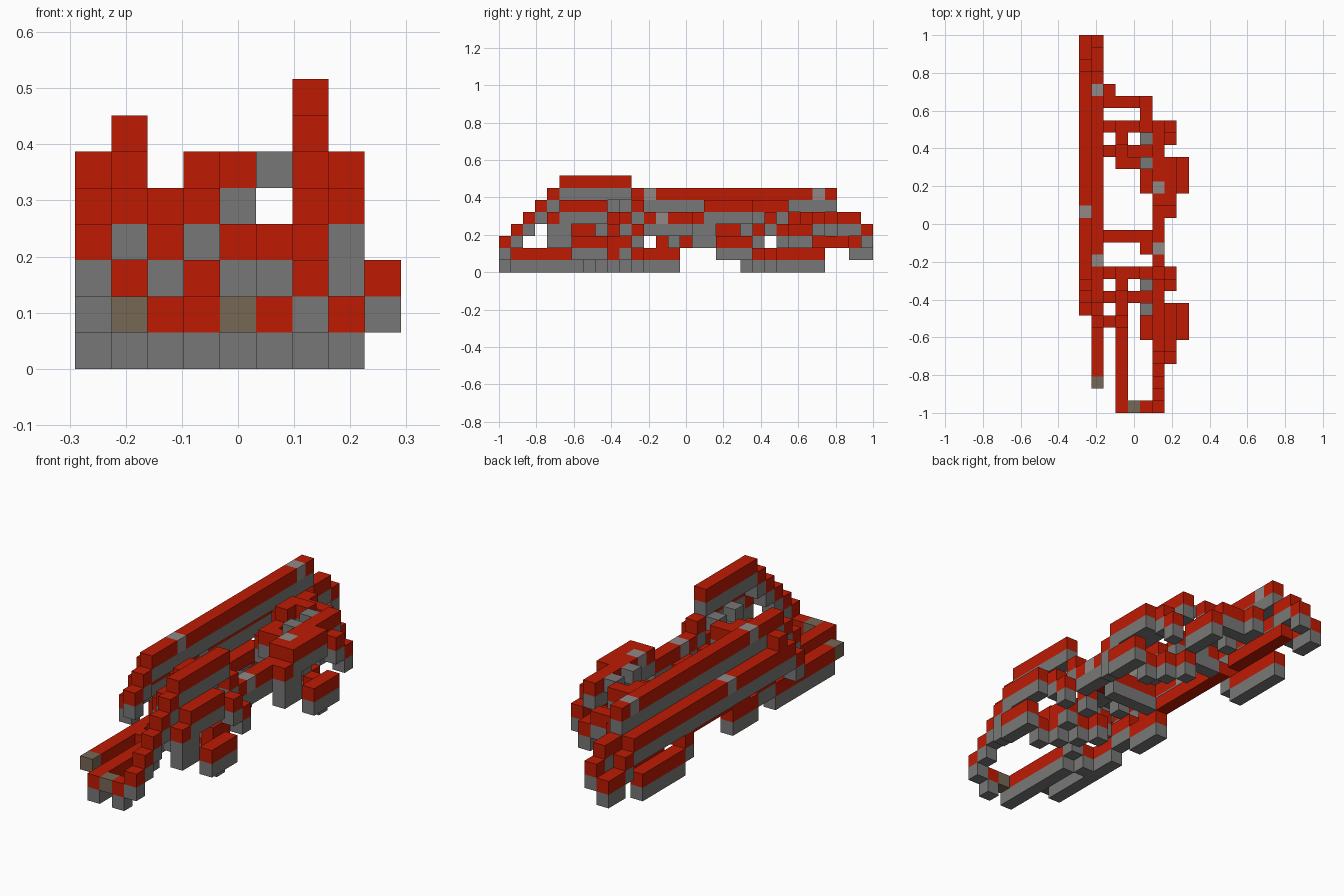
import bpy
import bmesh

cube = bpy.data.objects.get("Cube")
if cube:
    bpy.data.objects.remove(cube, do_unlink=True)

UNIT = 2 / 31
RED, GREY, OLIVE, PALE = range(4)


def make_material(name, colour):
    material = bpy.data.materials.new(name)
    material.use_nodes = True
    rgba = (*colour, 1)
    material.diffuse_color = rgba
    material.node_tree.nodes["Principled BSDF"].inputs["Base Color"].default_value = rgba
    return material


materials = [
    make_material("brick_red", (0.51, 0.011, 0.001)),
    make_material("stone_grey", (0.19, 0.187, 0.184)),
    make_material("olive_brown", (0.18, 0.135, 0.09)),
    make_material("pale_grey", (0.29, 0.25, 0.24)),
]

parts = {}
taken = set()


def block(part, columns, rows, level, top=RED, under=GREY):
    """Lay a coloured course of cells with a second course beneath it."""
    cells = parts.setdefault(part, {})
    for i in range(columns[0], columns[-1] + 1):
        for j in range(rows[0], rows[-1] + 1):
            for k, colour in ((level, top), (level - 1, under)):
                if colour is None or k < 0 or (i, j, k) in taken:
                    continue
                cells[i, j, k] = colour
                taken.add((i, j, k))


def stairs(part, column, first_row, levels):
    """One step per row along the length."""
    for step, level in enumerate(levels):
        block(part, [column], [first_row + step], level)


# Tall arch with its roof
stairs("tall_arch", 6, 0, range(2, 7))
block("tall_arch", [6], [5, 10], 7)
stairs("tall_arch", 6, 11, (5, 4))
block("tall_arch", [6], [13], 4, PALE)
block("tall_arch", [6], [14, 16], 4)

# Long upper beam, its end steps and pale inlays
for row in (12, 26):
    block("long_beam", [1], [row], 6, PALE)
block("long_beam", [1], [9, 27], 6)
stairs("long_beam", 1, 7, (4, 5))
stairs("long_beam", 1, 28, (4, 4, 3))

# Outer side beam
block("side_beam", [0], [8], 3)
block("side_beam", [0], [16], 4, PALE)
block("side_beam", [0], [9, 27], 4)
stairs("side_beam", 0, 28, (3, 2, 2))
block("side_beam", [0], [10], 5, RED, None)

# Low rails with a raised step, and the rail between them
block("low_rail", [1], [2], 1, OLIVE, None)
block("low_rail", [1], [3, 9], 1)
block("low_rail", [1], [10, 11], 2)
block("low_rail", [1], [12, 14], 1)
block("low_rail", [0], [21], 2)
block("low_rail", [0], [22, 26], 1)
block("middle_rail", [1], [13, 21], 2, RED, None)
block("middle_rail", [1], [23, 28], 2, RED, None)

# Front frame
block("front_frame", [3], [0, 6], 1)
block("front_frame", [4], [0], 1, OLIVE, None)
block("front_frame", [5], [0], 1)
block("front_frame", [2], [7], 1)
block("front_frame", [3], [7], 2)
block("front_frame", [4], [11], 1)


# Two matching towers along the length
def tower(part, shift):
    def put(columns, rows, level, *colours):
        block(part, columns, [row + shift for row in rows], level, *colours)

    put([8], [6, 8], 2)
    stairs(part, 7, 4 + shift, (4, 5, 5, 5, 5))
    stairs(part, 7, 10 + shift, (4, 3))
    put([7], [4, 5], 2, GREY, None)
    put([7], [5], 3, GREY, None)
    put([5], [6, 7], 3)
    put([3], [8, 9], 4)
    put([3], [10, 11], 5)
    put([4], [11], 5)
    put([2, 5], [9], 3)
    put([2], [11], 4)
    put([5], [11], 3)
    for row in (8, 10):
        put([5], [row], 5, GREY, None)
    # Feet set on a diagonal
    for step in range(3):
        put([7 - step], [8 + step], 1)


tower("front_tower", 0)
tower("rear_tower", 12)
block("front_tower", [6], [9, 10], 2)
block("rear_tower", [6], [18], 5, PALE)
block("rear_tower", [6], [17, 23], 5)
block("rear_tower", [4], [20], 4)

# Cross bars and rear frame
block("cross_bar", [2, 5], [14], 3)
block("cross_bar", [5], [13], 3, RED, None)
block("rear_frame", [2], [25, 26], 4)
block("rear_frame", [3, 4], [25], 4)
block("rear_frame", [5], [24, 25], 3)

# Outward faces of a cell: direction and corner offsets
SIDES = []
for axis in range(3):
    for sign in (0, 1):
        corners = []
        for a, b in ((0, 0), (1, 0), (1, 1), (0, 1)):
            corner = [sign] * 3
            corner[(axis + 1) % 3] = a
            corner[(axis + 2) % 3] = b
            corners.append(corner)
        direction = [0] * 3
        direction[axis] = 1 if sign else -1
        SIDES.append((direction, corners if sign else corners[::-1]))

# Build each part from its exposed cell faces
for name, cells in parts.items():
    bm = bmesh.new()
    points = {}

    def vertex(i, j, k):
        if (i, j, k) not in points:
            points[i, j, k] = bm.verts.new(((i - 4.5) * UNIT, (j - 15.5) * UNIT, k * UNIT))
        return points[i, j, k]

    for cell, colour in cells.items():
        for direction, corners in SIDES:
            if tuple(c + d for c, d in zip(cell, direction)) in taken:
                continue
            face = bm.faces.new([vertex(*(c + o for c, o in zip(cell, corner))) for corner in corners])
            face.material_index = colour
    mesh = bpy.data.meshes.new(name)
    bm.to_mesh(mesh)
    bm.free()
    for material in materials:
        mesh.materials.append(material)
    bpy.context.collection.objects.link(bpy.data.objects.new(name, mesh))
